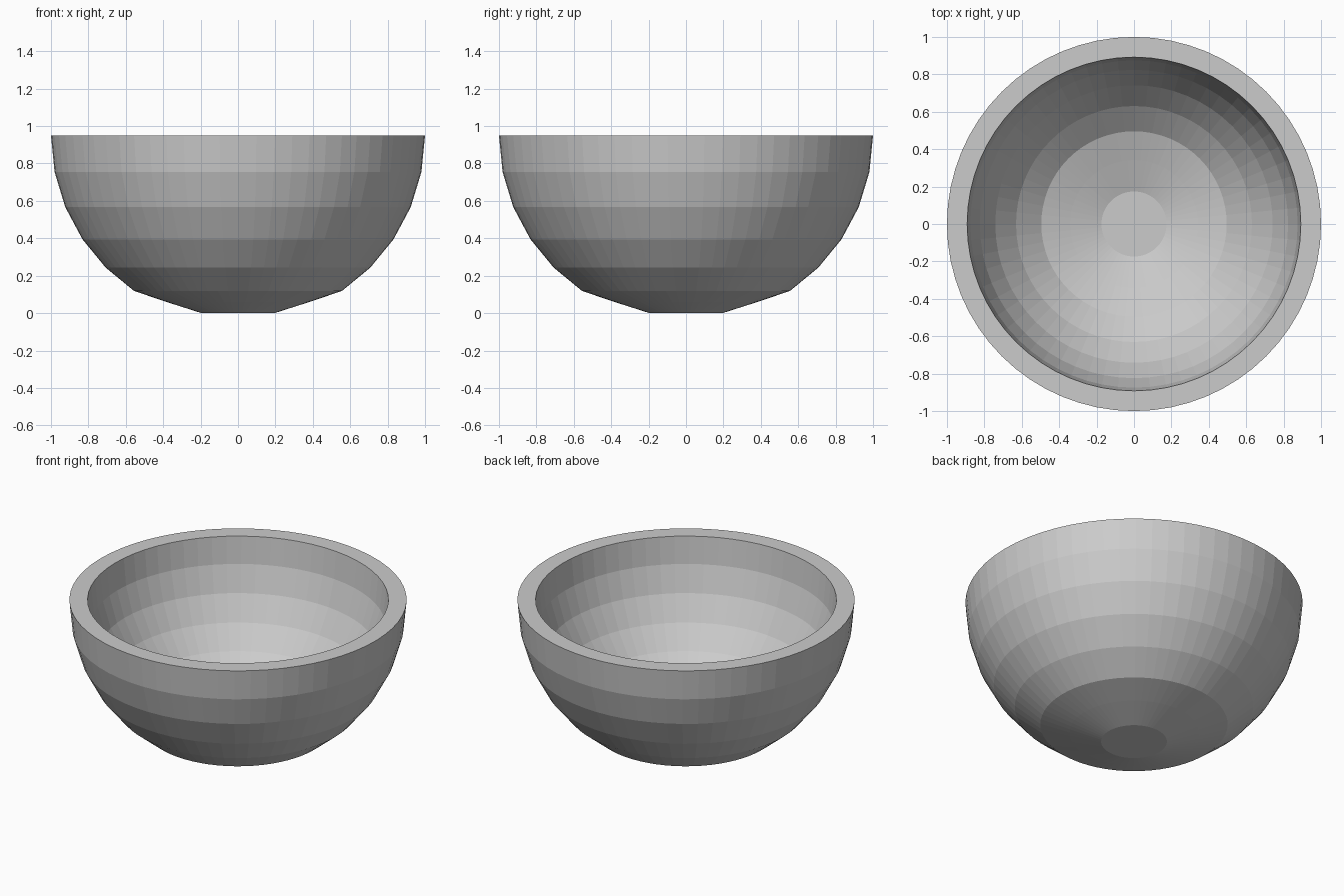
import bpy, bmesh, math

if "Cube" in bpy.data.objects:
    bpy.data.objects.remove(bpy.data.objects["Cube"])

SEG, TOP, INNER = 64, 0.95, 0.892

# Outer profile: hemisphere rings with a flattened base
outer = [(math.cos(math.radians(11.25 * i)), TOP - math.sin(math.radians(11.25 * i)))
         for i in range(6)]
outer += [(0.383, 0.06), (0.195, 0.0)]
# Inner profile: the same curve shrunk towards the rim centre
inner = [(r * INNER, TOP - (TOP - z) * INNER) for r, z in outer]
profile = outer[::-1] + inner

# Revolve the profile into flat-faced bands
bm = bmesh.new()
rings = [[bm.verts.new((r * math.cos(2 * math.pi * k / SEG),
                        r * math.sin(2 * math.pi * k / SEG), z)) for k in range(SEG)]
         for r, z in profile]
for a, b in zip(rings, rings[1:]):
    for k in range(SEG):
        n = (k + 1) % SEG
        bm.faces.new((a[k], a[n], b[n], b[k]))

# Underside and inner floor
bm.faces.new(rings[0][::-1])
bm.faces.new(rings[-1])
bmesh.ops.recalc_face_normals(bm, faces=bm.faces)

mesh = bpy.data.meshes.new("bowl")
bm.to_mesh(mesh)
bm.free()
bpy.context.collection.objects.link(bpy.data.objects.new("bowl", mesh))
